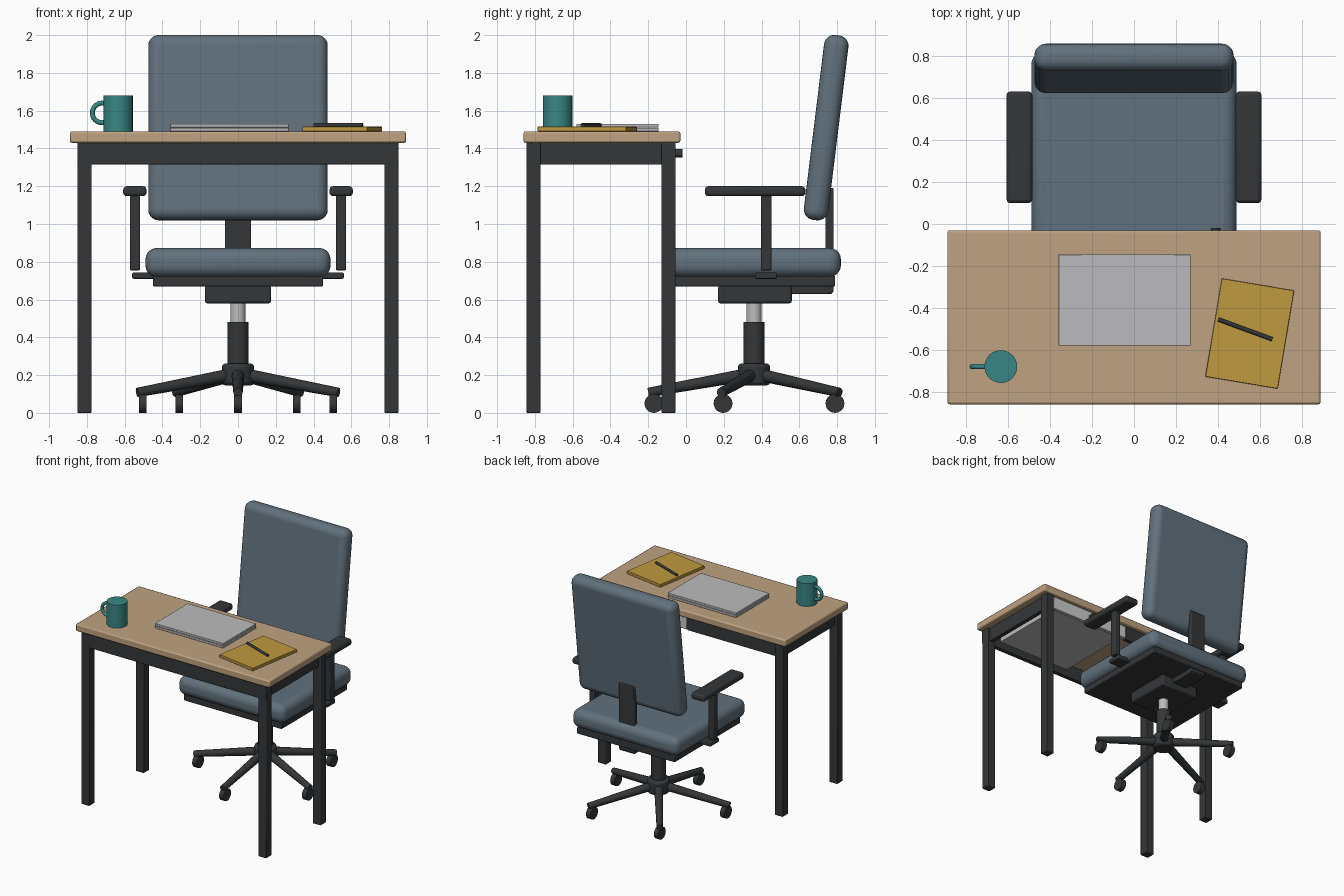
import bpy, math
from mathutils import Vector, Matrix

if "Cube" in bpy.data.objects:
    bpy.data.objects.remove(bpy.data.objects["Cube"])


def mat(name, r, g, b):
    m = bpy.data.materials.new(name)
    m.diffuse_color = (r, g, b, 1)
    m.use_nodes = True
    m.node_tree.nodes["Principled BSDF"].inputs["Base Color"].default_value = m.diffuse_color
    return m


DARK = mat("dark_metal", 0.035, 0.037, 0.04)
FABRIC = mat("blue_fabric", 0.12, 0.165, 0.205)
WOOD = mat("wood", 0.52, 0.36, 0.22)
TEAL = mat("teal_glaze", 0.04, 0.24, 0.23)
MUSTARD = mat("mustard_cover", 0.52, 0.32, 0.05)
SILVER = mat("silver", 0.5, 0.5, 0.51)
WHITE = mat("pale_drawer", 0.7, 0.7, 0.7)


def finish(ob, name, material, angle=40):
    ob.name = name
    ob.data.materials.append(material)
    bpy.ops.object.shade_smooth_by_angle(angle=math.radians(angle))
    return ob


def box(name, x, y, z, material, bevel=0.006, segs=2, rot=(0, 0, 0)):
    """Bevelled box from (min, max) ranges, turned about its centre."""
    bpy.ops.mesh.primitive_cube_add(size=1)
    ob = bpy.context.object
    size = [r[1] - r[0] for r in (x, y, z)]
    ob.data.transform(Matrix.Diagonal((*size, 1)))
    ob.location = [(r[0] + r[1]) / 2 for r in (x, y, z)]
    ob.rotation_euler = rot
    if bevel:
        mod = ob.modifiers.new("bevel", 'BEVEL')
        mod.width, mod.segments = bevel, segs
    return finish(ob, name, material)


def rod(name, a, b, r1, r2, material, sides=24):
    """Round bar from a to b, tapering from r1 to r2."""
    a, b = Vector(a), Vector(b)
    d = b - a
    bpy.ops.mesh.primitive_cone_add(vertices=sides, radius1=r1, radius2=r2, depth=d.length,
                                    location=(a + b) / 2,
                                    rotation=d.to_track_quat('Z', 'Y').to_euler())
    return finish(bpy.context.object, name, material)


def side_range(s, lo, hi):
    return (lo, hi) if s > 0 else (-hi, -lo)


# Desk top, legs and aprons
box("desk_top", (-0.89, 0.89), (-0.86, -0.03), (1.43, 1.49), WOOD, 0.01)
for s, side in ((1, "right"), (-1, "left")):
    for y, end in ((-0.845, "front"), (-0.13, "back")):
        box(f"desk_{end}_{side}_leg", side_range(s, 0.775, 0.85), (y, y + 0.075), (0, 1.43), DARK)
    box(f"desk_{side}_apron", side_range(s, 0.795, 0.83), (-0.78, -0.12), (1.315, 1.43), DARK, 0)
box("desk_front_apron", (-0.85, 0.85), (-0.845, -0.81), (1.315, 1.43), DARK, 0.003)
box("desk_back_apron", (-0.78, 0.03), (-0.095, -0.065), (1.315, 1.43), DARK, 0)

# Drawer with knob on the sitter's side
box("drawer_box", (0.06, 0.74), (-0.75, -0.09), (1.33, 1.42), SILVER, 0)
box("drawer_front", (0.035, 0.77), (-0.09, -0.06), (1.32, 1.425), WHITE, 0.003)
rod("drawer_knob", (0.39, -0.065, 1.375), (0.39, -0.018, 1.375), 0.022, 0.022, DARK)

# Laptop, notebook and pen
box("laptop_base", (-0.36, 0.27), (-0.58, -0.145), (1.49, 1.509), SILVER, 0.003)
box("laptop_lid", (-0.36, 0.27), (-0.58, -0.145), (1.511, 1.53), SILVER, 0.003)
box("notebook", (0.377, 0.727), (-0.76, -0.285), (1.49, 1.515), MUSTARD, 0.003,
    rot=(0, 0, math.radians(-9.5)))
rod("pen", (0.402, -0.455, 1.524), (0.66, -0.55, 1.524), 0.01, 0.01, DARK, 12)

# Mug
rod("mug_body", (-0.635, -0.68, 1.49), (-0.635, -0.68, 1.68), 0.078, 0.078, TEAL, 32)
bpy.ops.mesh.primitive_torus_add(location=(-0.719, -0.68, 1.588), rotation=(math.pi / 2, 0, 0),
                                 major_radius=0.052, minor_radius=0.013,
                                 major_segments=32, minor_segments=10)
finish(bpy.context.object, "mug_handle", TEAL)

# Chair cushions
CY = 0.36
box("seat", (-0.49, 0.49), (-0.11, 0.82), (0.72, 0.873), FABRIC, 0.06, 5)
box("backrest", (-0.475, 0.475), (0.677, 0.807), (1.017, 2.003), FABRIC, 0.055, 5,
    rot=(math.radians(-7), 0, 0))

# Seat pan, tilt mechanism and back support
box("seat_pan", (-0.45, 0.45), (-0.07, 0.79), (0.67, 0.725), DARK)
box("tilt_mechanism", (-0.175, 0.175), (0.17, 0.56), (0.58, 0.675), DARK, 0.012)
box("back_support_arm", (-0.07, 0.07), (0.5, 0.775), (0.63, 0.672), DARK)
box("back_support_upright", (-0.07, 0.07), (0.738, 0.782), (0.64, 1.19), DARK)

# Armrests
for s, side in ((1, "right"), (-1, "left")):
    box(f"armrest_{side}_bracket", side_range(s, 0.43, 0.56), (0.365, 0.48), (0.71, 0.743), DARK)
    box(f"armrest_{side}_post", side_range(s, 0.518, 0.572), (0.397, 0.452), (0.755, 1.16), DARK)
    box(f"armrest_{side}_pad", side_range(s, 0.485, 0.608), (0.1, 0.632), (1.147, 1.2), DARK, 0.018, 3)

# Gas column and hub
rod("column_piston", (0, CY, 0.45), (0, CY, 0.6), 0.04, 0.04, SILVER)
rod("column_sleeve", (0, CY, 0.2), (0, CY, 0.48), 0.056, 0.056, DARK)
hub = rod("base_hub", (0, CY, 0.145), (0, CY, 0.262), 0.085, 0.085, DARK)
mod = hub.modifiers.new("bevel", 'BEVEL')
mod.width, mod.segments = 0.018, 2

# Five spokes with casters
for i in range(5):
    a = math.radians(-90 + 72 * i)
    dx, dy = math.cos(a), math.sin(a)
    x, y = 0.53 * dx, CY + 0.53 * dy
    rod(f"base_spoke_{i + 1}", (0.05 * dx, CY + 0.05 * dy, 0.2),
        (0.56 * dx, CY + 0.56 * dy, 0.108), 0.034, 0.025, DARK, 12)
    rod(f"caster_stem_{i + 1}", (x, y, 0.05), (x, y, 0.12), 0.016, 0.016, DARK, 12)
    rod(f"caster_wheel_{i + 1}", (x - 0.02, y, 0.05), (x + 0.02, y, 0.05), 0.05, 0.05, DARK, 20)
